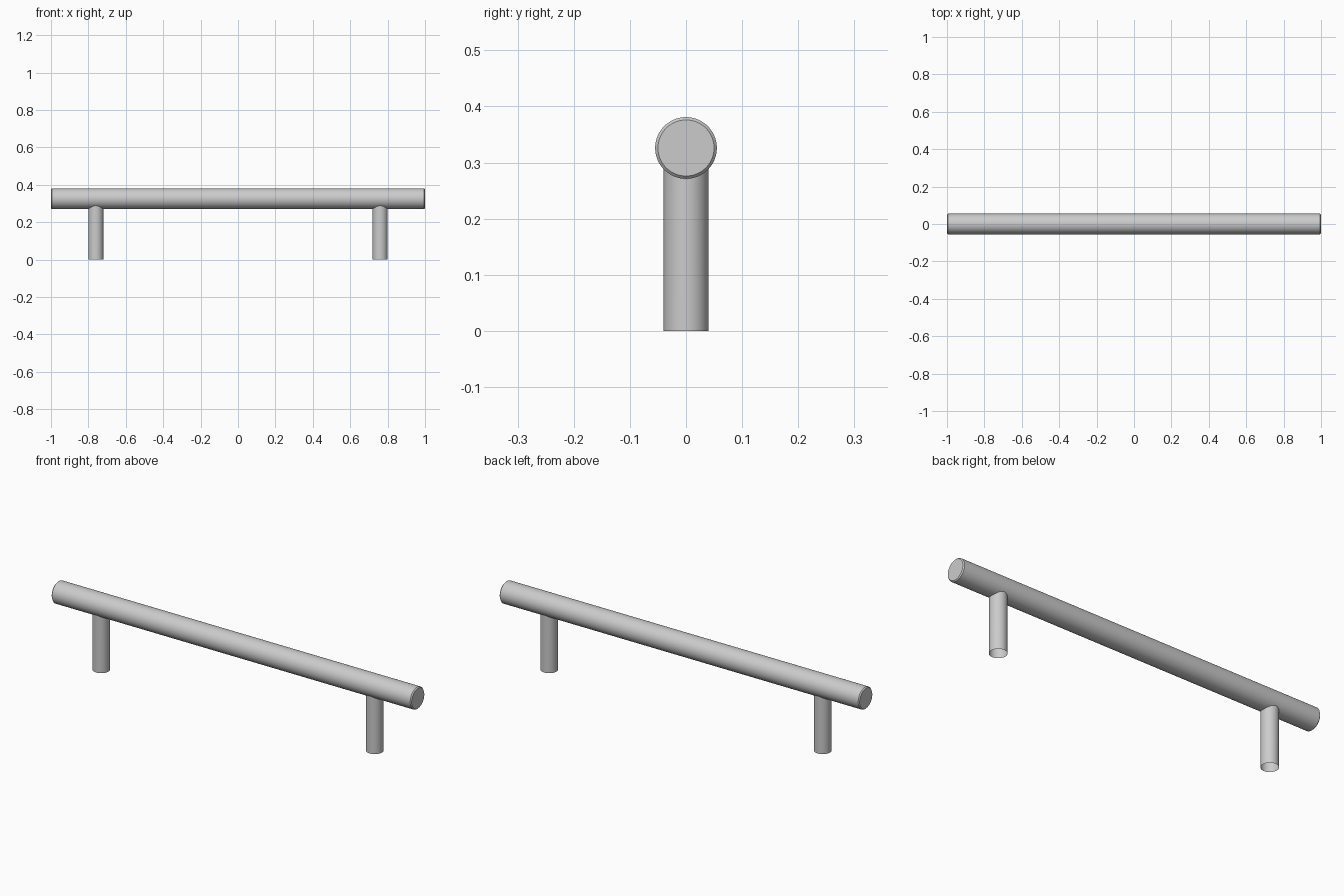
import bpy, bmesh, math

cube = bpy.data.objects.get("Cube")
if cube:
    bpy.data.objects.remove(cube, do_unlink=True)

SIDES = 64
BAR_R, BAR_Z, CHAMFER = 0.055, 0.326, 0.005
POST_R, POST_X = 0.04, 0.76

# Single brushed metal colour
metal = bpy.data.materials.new("light_grey_metal")
metal.use_nodes = True
grey = (0.6, 0.6, 0.6, 1)
metal.diffuse_color = grey
metal.node_tree.nodes["Principled BSDF"].inputs["Base Color"].default_value = grey


def finish(bm, name):
    """Turn a bmesh into a smooth-shaded metal object with sharp edges kept."""
    bmesh.ops.recalc_face_normals(bm, faces=bm.faces)
    mesh = bpy.data.meshes.new(name)
    bm.to_mesh(mesh)
    bm.free()
    mesh.materials.append(metal)
    obj = bpy.data.objects.new(name, mesh)
    bpy.context.collection.objects.link(obj)
    bpy.ops.object.select_all(action='DESELECT')
    obj.select_set(True)
    bpy.context.view_layer.objects.active = obj
    bpy.ops.object.shade_smooth_by_angle(angle=math.radians(30))
    return obj


def skin(bm, rings):
    """Bridge successive rings of points with quads, returning the vertex rings."""
    loops = [[bm.verts.new(p) for p in ring] for ring in rings]
    for a, b in zip(loops, loops[1:]):
        for i in range(SIDES):
            j = (i + 1) % SIDES
            bm.faces.new((a[i], a[j], b[j], b[i]))
    return loops


circle = [(math.cos(math.tau * i / SIDES), math.sin(math.tau * i / SIDES))
          for i in range(SIDES)]

# Horizontal grip bar with chamfered, closed ends
bm = bmesh.new()
profile = [(-1, BAR_R - CHAMFER), (-1 + CHAMFER, BAR_R),
           (1 - CHAMFER, BAR_R), (1, BAR_R - CHAMFER)]
loops = skin(bm, [[(x, r * c, BAR_Z + r * s) for c, s in circle] for x, r in profile])
bm.faces.new(loops[0])
bm.faces.new(loops[-1])
finish(bm, "grip_bar")

# Mounting posts: open at the foot, saddle-cut to the underside of the bar
for side, name in ((1, "left_post"), (-1, "right_post")):
    bm = bmesh.new()
    foot, saddle = [], []
    for c, s in circle:
        x, y = side * POST_X + POST_R * c, POST_R * s
        foot.append((x, y, 0))
        saddle.append((x, y, BAR_Z - math.sqrt(BAR_R ** 2 - y ** 2)))
    skin(bm, [foot, saddle])
    finish(bm, name)
